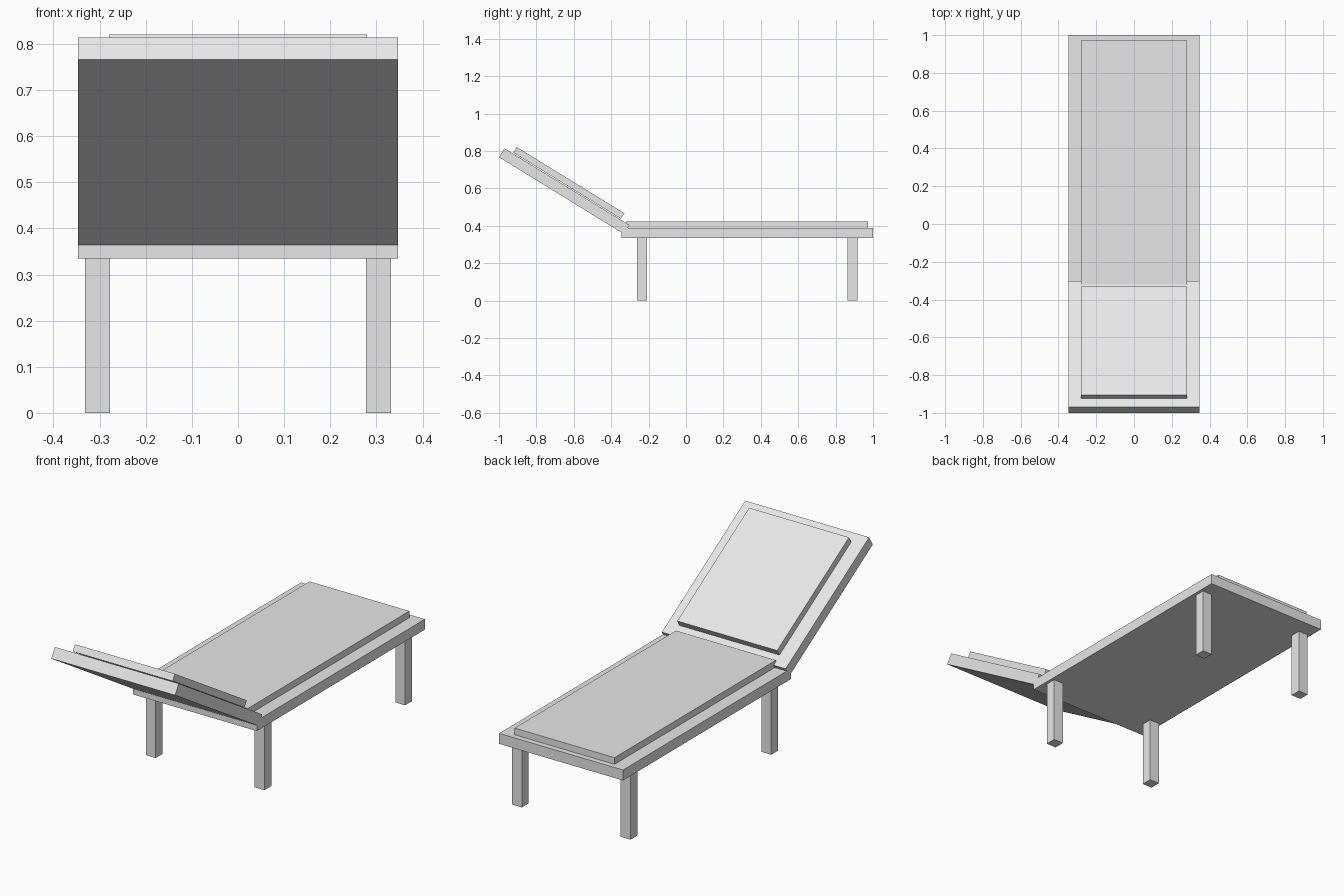
import bpy
from math import radians
from mathutils import Matrix, Vector

cube = bpy.data.objects.get("Cube")
if cube:
    bpy.data.objects.remove(cube, do_unlink=True)

# Single pale grey finish
grey = bpy.data.materials.new("pale grey")
grey.use_nodes = True
grey.diffuse_color = (0.8, 0.8, 0.8, 1)
grey.node_tree.nodes["Principled BSDF"].inputs["Base Color"].default_value = (0.8, 0.8, 0.8, 1)


def box(name, low, high, placement=Matrix()):
    """Box between two corners, optionally moved into a tilted frame."""
    low, high = Vector(low), Vector(high)
    bpy.ops.mesh.primitive_cube_add(size=1)
    part = bpy.context.object
    part.name = name
    part.data.transform(Matrix.Translation((low + high) / 2) @ Matrix.Diagonal((*(high - low), 1)))
    part.matrix_world = placement
    part.data.materials.append(grey)
    return part


FRAME_X, PAD_X = 0.347, 0.28
LEG_TOP, SEAT_TOP = 0.335, 0.388

# Flat bed and its pad
box("bed_frame", (-FRAME_X, -0.345, LEG_TOP), (FRAME_X, 1.0, SEAT_TOP))
box("bed_cushion", (-PAD_X, -0.32, SEAT_TOP), (PAD_X, 0.972, 0.422))

# Reclined backrest: local y runs down the slope from its upper edge
slope = Matrix.Translation((0, -0.97, 0.814)) @ Matrix.Rotation(radians(-31.6), 4, "X")
box("backrest_frame", (-FRAME_X, 0, -0.056), (FRAME_X, 0.784, 0), slope)
box("backrest_cushion", (-PAD_X, 0.052, 0.005), (PAD_X, 0.727, 0.04), slope)

# Four square legs
for side, x in (("right", -0.332), ("left", 0.277)):
    for end, y in (("front", -0.263), ("rear", 0.863)):
        box(f"{end}_{side}_leg", (x, y, 0), (x + 0.055, y + 0.055, LEG_TOP))
